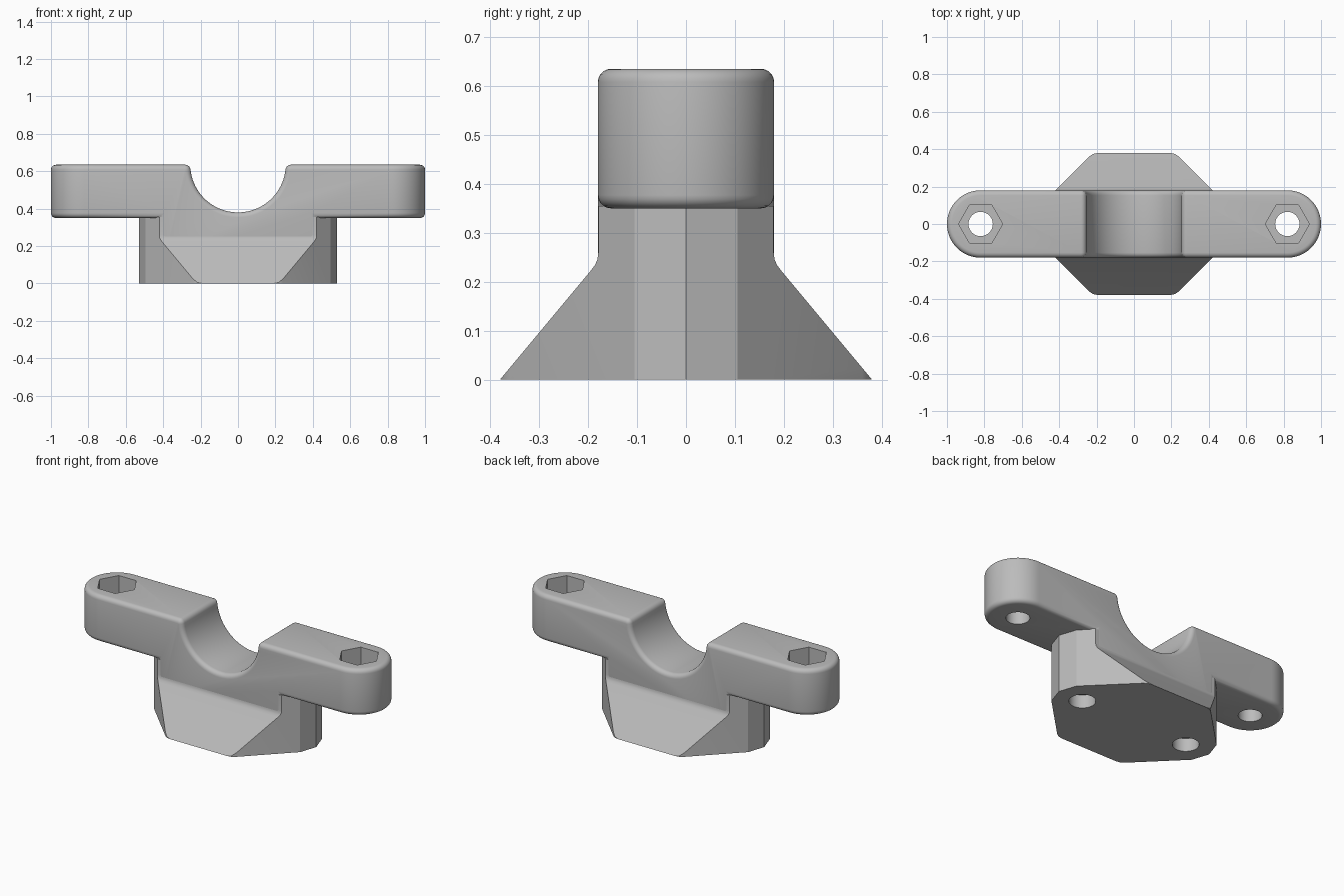
import bpy, bmesh
from math import sin, cos, pi, sqrt, radians
from mathutils import Vector

if "Cube" in bpy.data.objects:
    bpy.data.objects.remove(bpy.data.objects["Cube"])

grey = bpy.data.materials.new("plain grey")
grey.use_nodes = True
colour = (0.5, 0.5, 0.5, 1)
grey.diffuse_color = colour
grey.node_tree.nodes["Principled BSDF"].inputs["Base Color"].default_value = colour


def arc(cx, cy, r, start, end, steps):
    """Points along an arc, angles in degrees."""
    angles = [radians(start + (end - start) * i / steps) for i in range(steps + 1)]
    return [(cx + r * cos(a), cy + r * sin(a)) for a in angles]


def prism(name, outline, axis, low, high):
    """Extrude a 2D outline along the x, y or z axis."""
    place = {"x": lambda u, v, w: (w, u, v),
             "y": lambda u, v, w: (u, w, v),
             "z": lambda u, v, w: (u, v, w)}[axis]
    bm = bmesh.new()
    face = bm.faces.new([bm.verts.new(place(u, v, low)) for u, v in outline])
    extruded = bmesh.ops.extrude_face_region(bm, geom=[face])["geom"]
    moved = [g for g in extruded if isinstance(g, bmesh.types.BMVert)]
    bmesh.ops.translate(bm, verts=moved, vec=Vector(place(0, 0, high - low)))
    bmesh.ops.recalc_face_normals(bm, faces=bm.faces)
    mesh = bpy.data.meshes.new(name)
    bm.to_mesh(mesh)
    bm.free()
    mesh.materials.append(grey)
    obj = bpy.data.objects.new(name, mesh)
    bpy.context.collection.objects.link(obj)
    return obj


def combine(obj, tool, operation):
    mod = obj.modifiers.new(operation.lower(), "BOOLEAN")
    mod.operation, mod.object, mod.solver = operation, tool, "EXACT"
    tool.hide_render = True
    helpers.append(tool)


def finish(obj):
    """Apply the modifiers and smooth the soft edges."""
    bpy.ops.object.select_all(action="DESELECT")
    obj.select_set(True)
    bpy.context.view_layer.objects.active = obj
    bpy.ops.object.convert(target="MESH")
    bpy.ops.object.shade_smooth_by_angle(angle=radians(25))


helpers = []
HALF_Y, TOP, ARM_Z, STEM_X = 0.18, 0.635, 0.35, 0.42

# Clamp body: front profile with a round saddle and a stem, cut to a stadium plan
saddle_r, lip_r = 0.255, 0.03
lip_x = sqrt((saddle_r + lip_r) ** 2 - lip_r ** 2)
lip_angle = 180 - math_deg if (math_deg := 180 / pi * lip_r / lip_x) else 180
right = arc(lip_x, TOP - lip_r, lip_r, lip_angle, 90, 6)
right += [(1.1, TOP), (1.1, ARM_Z), (STEM_X, ARM_Z), (STEM_X, 0.1)]
left = [(-x, z) for x, z in reversed(right)]
end = 180 / pi * lip_r / lip_x
saddle = arc(0, TOP, saddle_r, 180 + end, 360 - end, 40)[1:-1]
body = prism("clamp_body", left + saddle + right, "y", -0.4, 0.4)

end_x = 1 - HALF_Y
stadium = arc(end_x, 0, HALF_Y, -90, 90, 32) + arc(-end_x, 0, HALF_Y, 90, 270, 32)
combine(body, prism("plan_cutter", stadium, "z", -0.5, 1), "INTERSECT")

bevel = body.modifiers.new("rounded_edges", "BEVEL")
bevel.width, bevel.segments = 0.027, 5
bevel.limit_method, bevel.angle_limit = "ANGLE", radians(50)
bevel.use_clamp_overlap = False

# Bolt holes with hexagonal nut pockets
for side in (-1, 1):
    x = side * end_x
    hexagon = arc(x, 0, 0.118, 0, 300, 5)
    bore = arc(x, 0, 0.065, 0, 348.75, 31)
    combine(body, prism("nut_cutter", hexagon, "z", 0.5, 0.8), "DIFFERENCE")
    combine(body, prism("bolt_cutter", bore, "z", 0.2, 0.8), "DIFFERENCE")
finish(body)

# Flared base: angular plan cut by a sloping side profile
corner = [(0.53, 0), (0.495, 0.105), (0.24, 0.36), (0.218, 0.375), (0.19, 0.38)]
half = corner + [(-x, y) for x, y in reversed(corner)]
plan = half + [(-x, -y) for x, y in half[1:-1]]
base = prism("flared_base", plan, "z", 0, 0.355)
flare = [(0.38, 0), (0.195, 0.222), (0.186, 0.234), (0.181, 0.245), (0.179, 0.26), (0.179, 0.5)]
flare += [(-y, z) for y, z in reversed(flare)]
combine(base, prism("flare_cutter", flare, "x", -1, 1), "INTERSECT")

# Blind round sockets underneath
for side in (-1, 1):
    socket = arc(side * 0.365, 0, 0.073, 0, 348.75, 31)
    combine(base, prism("socket_cutter", socket, "z", -0.1, 0.08), "DIFFERENCE")
finish(base)

for helper in helpers:
    bpy.data.objects.remove(helper)
